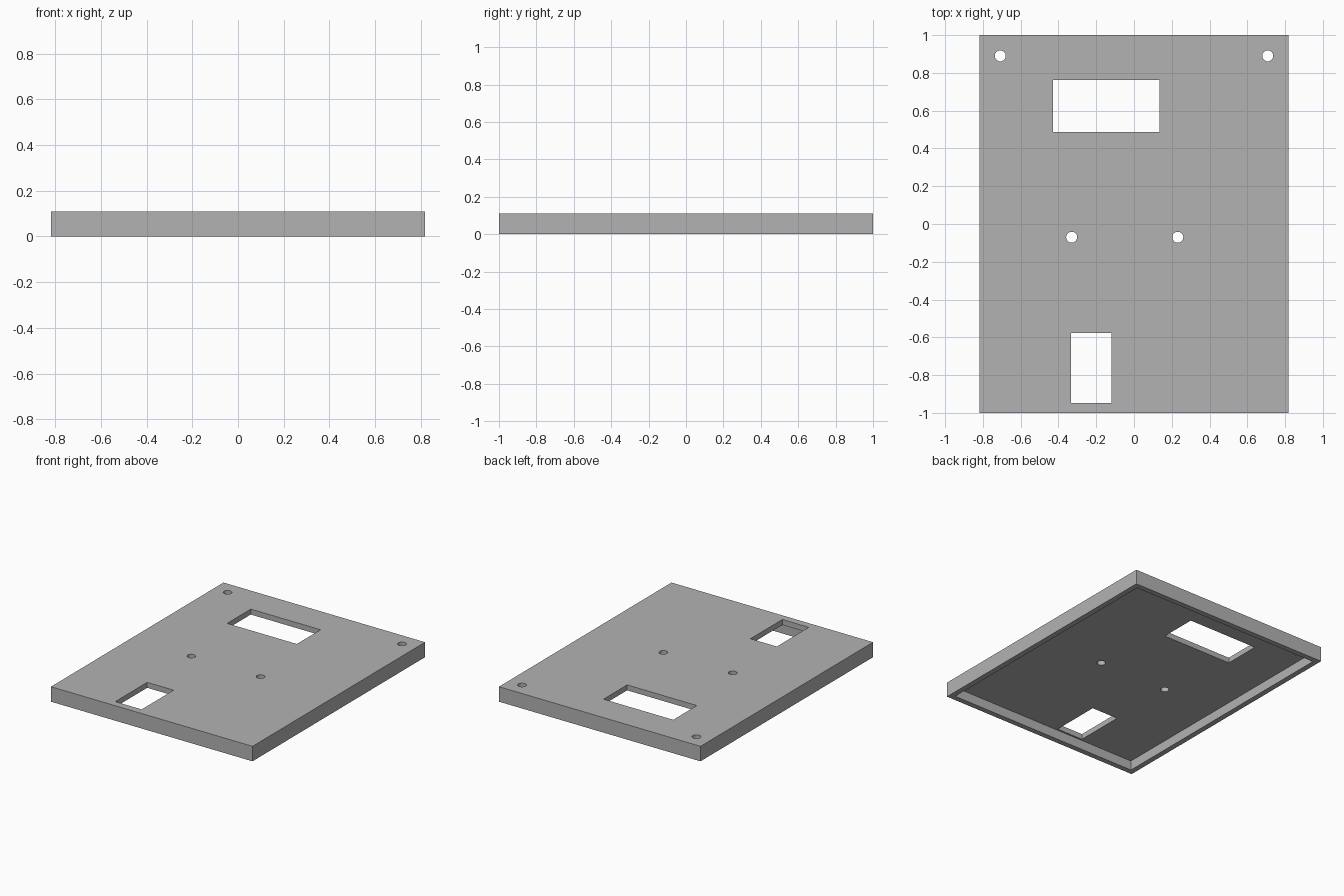
import bpy

cube = bpy.data.objects.get("Cube")
if cube:
    bpy.data.objects.remove(cube, do_unlink=True)

HALF_X, HALF_Y, HEIGHT = 0.818, 1.0, 0.11
WALL = 0.04

grey = bpy.data.materials.new("plain grey")
grey.use_nodes = True
colour = (0.45, 0.45, 0.45, 1)
grey.diffuse_color = colour
grey.node_tree.nodes["Principled BSDF"].inputs["Base Color"].default_value = colour


def box(name, x0, x1, y0, y1, z0, z1):
    bpy.ops.mesh.primitive_cube_add(size=1)
    ob = bpy.context.object
    ob.name = name
    for v in ob.data.vertices:
        v.co = (x1 if v.co.x > 0 else x0,
                y1 if v.co.y > 0 else y0,
                z1 if v.co.z > 0 else z0)
    ob.data.materials.append(grey)
    return ob


def cut(target, cutter):
    """Subtract the cutter, then discard it."""
    mod = target.modifiers.new("cut", "BOOLEAN")
    mod.operation = "DIFFERENCE"
    mod.solver = "EXACT"
    mod.object = cutter
    bpy.context.view_layer.objects.active = target
    bpy.ops.object.modifier_apply(modifier=mod.name)
    bpy.data.objects.remove(cutter, do_unlink=True)


# Shallow cover panel with a rim below
panel = box("cover_panel", -HALF_X, HALF_X, -HALF_Y, HALF_Y, 0, HEIGHT)
cut(panel, box("cavity_cutter", -HALF_X + WALL, HALF_X - WALL,
               -HALF_Y + WALL, HALF_Y - WALL, -0.1, HEIGHT - WALL))

# Rectangular windows
for x0, x1, y0, y1 in [(-0.43, 0.136, 0.488, 0.762),
                       (-0.333, -0.119, -0.947, -0.577)]:
    cut(panel, box("window_cutter", x0, x1, y0, y1, 0.02, 0.2))

# Round screw holes
for x, y in [(-0.708, 0.89), (0.708, 0.89), (-0.33, -0.07), (0.232, -0.07)]:
    bpy.ops.mesh.primitive_cylinder_add(vertices=32, radius=0.029, depth=0.2,
                                        location=(x, y, HEIGHT))
    hole = bpy.context.object
    hole.data.materials.append(grey)
    cut(panel, hole)

# Smooth hole walls, sharp edges elsewhere
bpy.ops.object.select_all(action="DESELECT")
panel.select_set(True)
bpy.context.view_layer.objects.active = panel
bpy.ops.object.shade_smooth_by_angle()
